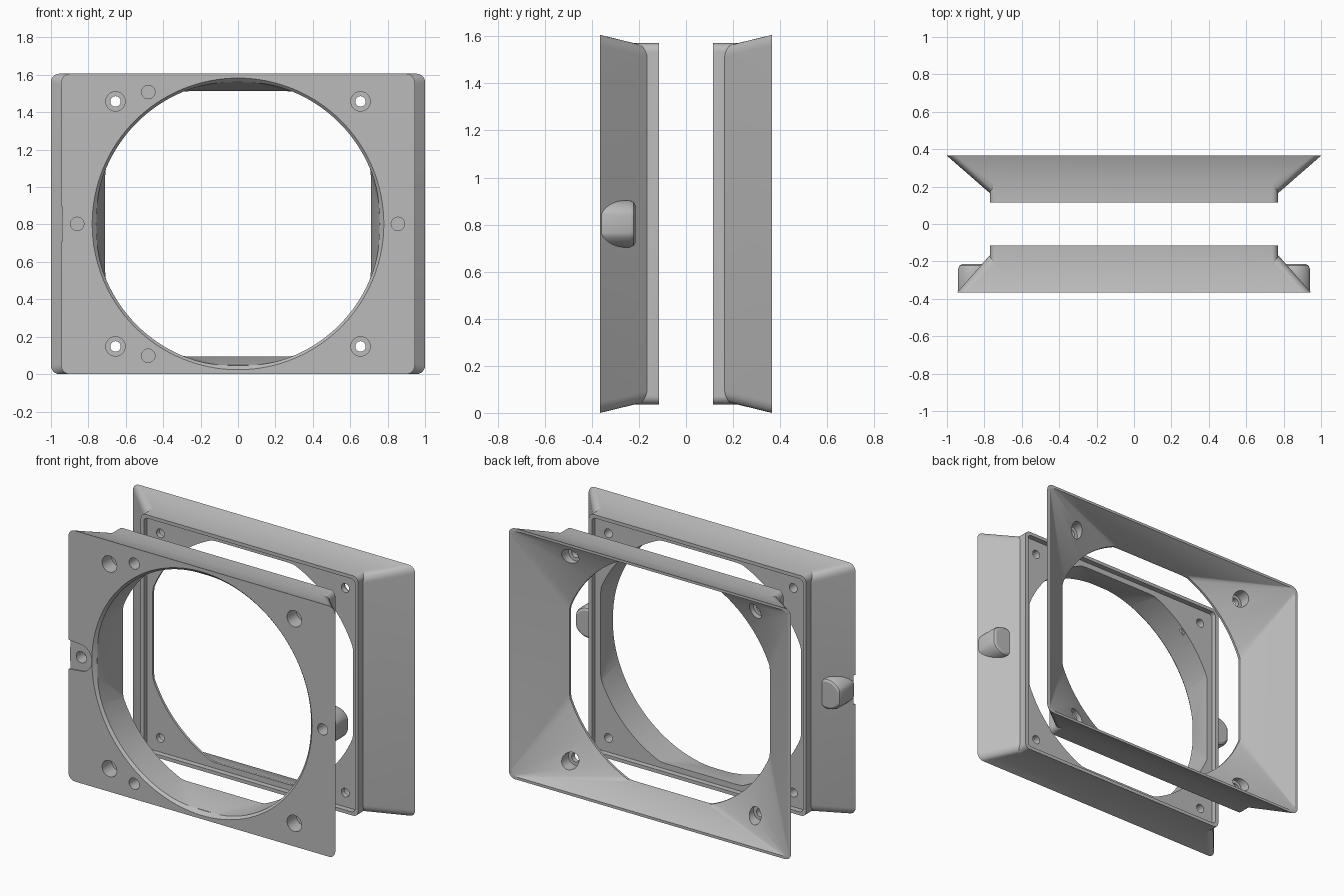
import bpy, bmesh
from math import sin, cos, pi, radians
from mathutils import Vector

if "Cube" in bpy.data.objects:
    bpy.data.objects.remove(bpy.data.objects["Cube"], do_unlink=True)

MID = 0.803      # height of the opening centre
BORE = 0.765     # opening radius
FLAT = 0.71      # half width of the flats that clip the opening

grey = bpy.data.materials.new("light grey plastic")
grey.use_nodes = True
grey.diffuse_color = (0.5, 0.5, 0.5, 1)
grey.node_tree.nodes["Principled BSDF"].inputs["Base Color"].default_value = (0.5, 0.5, 0.5, 1)


def circle(x, z, r, n=32):
    return [(x + r * cos(2 * pi * i / n), z + r * sin(2 * pi * i / n)) for i in range(n)]


def rounded(hx, hz, r, n=6):
    """Rounded rectangle about the opening centre."""
    pts = []
    for k, (sx, sz) in enumerate([(1, 1), (-1, 1), (-1, -1), (1, -1)]):
        for i in range(n + 1):
            a = (k + i / n) * pi / 2
            pts.append((sx * (hx - r) + r * cos(a), MID + sz * (hz - r) + r * sin(a)))
    return pts


def clipped_bore():
    """Circle with its four sides cut flat."""
    return [(max(-FLAT, min(FLAT, x)), MID + max(-FLAT, min(FLAT, z)))
            for x, z in circle(0, 0, BORE, 128)]


def solid(name, *rings):
    """Convex solid through rings of (x, z) points, each at its own y."""
    bm = bmesh.new()
    for pts, y in rings:
        for x, z in pts:
            bm.verts.new((x, y, z))
    bmesh.ops.remove_doubles(bm, verts=bm.verts[:], dist=0.0005)
    res = bmesh.ops.convex_hull(bm, input=bm.verts[:])
    junk = {v for v in res["geom_interior"] + res["geom_unused"] if isinstance(v, bmesh.types.BMVert)}
    bmesh.ops.delete(bm, geom=list(junk), context="VERTS")
    bmesh.ops.dissolve_limit(bm, angle_limit=0.002, verts=bm.verts[:], edges=bm.edges[:])
    bmesh.ops.recalc_face_normals(bm, faces=bm.faces[:])
    me = bpy.data.meshes.new(name)
    bm.to_mesh(me)
    bm.free()
    me.materials.append(grey)
    ob = bpy.data.objects.new(name, me)
    bpy.context.collection.objects.link(ob)
    return ob


def combine(body, tool, operation="DIFFERENCE"):
    mod = body.modifiers.new("combine", "BOOLEAN")
    mod.operation, mod.solver, mod.object = operation, "EXACT", tool
    bpy.context.view_layer.objects.active = body
    bpy.ops.object.modifier_apply(modifier=mod.name)
    bpy.data.objects.remove(tool, do_unlink=True)


def cut(body, pts, y0, y1):
    combine(body, solid("cutter", (pts, y0), (pts, y1)))


def shell(name, hx, s):
    """Tapered body with a square collar; s is the y side it sits on."""
    body = solid(name, (rounded(hx, MID, 0.045), s * 0.365),
                 (rounded(0.765, 0.753, 0.045), s * 0.16))
    collar = rounded(0.77, 0.768, 0.035)
    combine(body, solid("collar", (collar, s * 0.24), (collar, s * 0.115)), "UNION")
    return body


def seat(body, s):
    """Shallow recess inside the collar, clipped opening and screw holes."""
    cut(body, rounded(0.748, 0.746, 0.025), s * 0.1, s * 0.15)
    cut(body, clipped_bore(), s * 0.1, s * 0.18)
    for x in (-0.655, 0.655):
        for z in (-0.655, 0.655):
            cut(body, circle(x, MID + z, 0.028, 24), s * 0.1, s * 0.4)


def finish(body):
    bpy.ops.object.select_all(action="DESELECT")
    body.select_set(True)
    bpy.context.view_layer.objects.active = body
    bpy.ops.object.shade_smooth_by_angle(angle=radians(25))


# Front frame: solid plate with rounded side bosses
front = shell("front_frame", 0.945, -1)
for side in (-1, 1):
    def boss_ring(r, limit):
        return [(side * min(limit, x), z) for x, z in circle(0.85, MID, r, 48)]
    boss = solid("boss", (boss_ring(0.1, 0.94), -0.36), (boss_ring(0.1, 0.94), -0.24),
                 (boss_ring(0.093, 0.933), -0.222), (boss_ring(0.08, 0.92), -0.215))
    combine(front, boss, "UNION")

# Opening with a softened lip, running from round to clipped
combine(front, solid("bore", (circle(0, MID, BORE, 128), -0.38), (clipped_bore(), -0.16)))
combine(front, solid("lip", (circle(0, MID, 0.794, 128), -0.38),
                     (circle(0, MID, 0.758, 128), -0.342)))
seat(front, -1)

# Counterbores, blind holes and the shallow side tab
for x in (-0.655, 0.655):
    for z in (-0.655, 0.655):
        cut(front, circle(x, MID + z, 0.052), -0.4, -0.27)
tab = [(-0.96, MID - 0.095), (-0.96, MID + 0.095)] + \
      [(-0.86 + 0.08 * cos(a), MID + 0.085 * sin(a)) for a in [pi * (i / 16 - 0.5) for i in range(17)]]
cut(front, tab, -0.4, -0.357)
for x, z in [(-0.48, -0.705), (-0.48, 0.705), (-0.86, 0), (0.855, 0)]:
    cut(front, circle(x, MID + z, 0.036), -0.4, -0.28)
finish(front)

# Rear frame: hollow funnel that opens to a wide thin rim
rear = shell("rear_frame", 1.0, 1)
seat(rear, 1)
combine(rear, solid("funnel", (rounded(0.985, 0.788, 0.03), 0.37), (clipped_bore(), 0.165)))
for x in (-0.655, 0.655):
    for z in (-0.655, 0.655):
        cut(rear, circle(x, MID + z, 0.05), 0.182, 0.4)
finish(rear)
